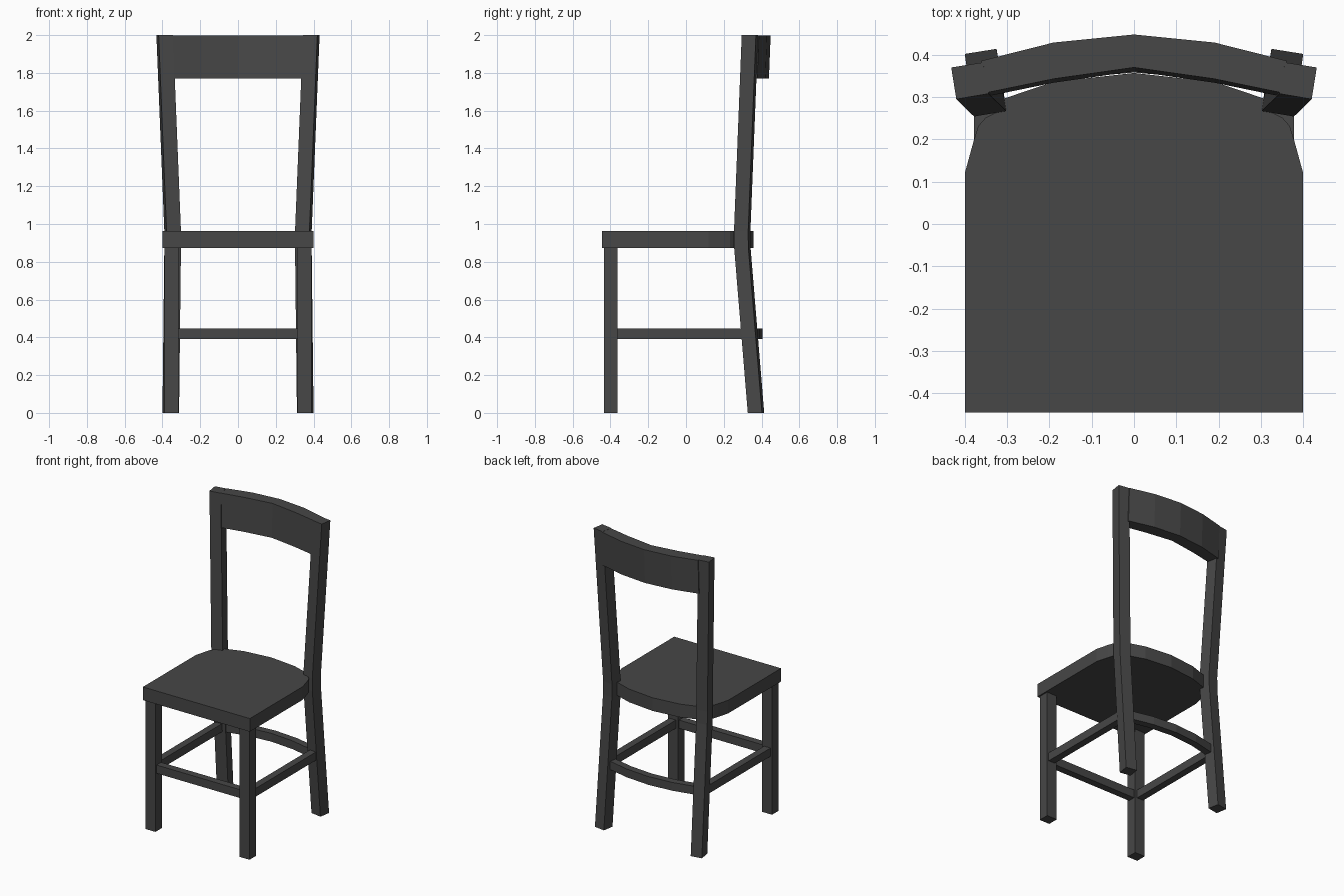
import bpy, bmesh

if "Cube" in bpy.data.objects:
    bpy.data.objects.remove(bpy.data.objects["Cube"])

mat = bpy.data.materials.new("charcoal wood")
mat.diffuse_color = (0.063, 0.063, 0.063, 1)
mat.use_nodes = True
mat.node_tree.nodes["Principled BSDF"].inputs["Base Color"].default_value = mat.diffuse_color


def loft(name, rings):
    """Closed solid through a stack of equal-length rings."""
    bm = bmesh.new()
    loops = [[bm.verts.new(p) for p in r] for r in rings]
    n = len(loops[0])
    for a, b in zip(loops, loops[1:]):
        for i in range(n):
            j = (i + 1) % n
            bm.faces.new((a[i], a[j], b[j], b[i]))
    bm.faces.new(loops[0][::-1])
    bm.faces.new(loops[-1])
    bmesh.ops.recalc_face_normals(bm, faces=bm.faces)
    me = bpy.data.meshes.new(name)
    bm.to_mesh(me)
    bm.free()
    me.materials.append(mat)
    ob = bpy.data.objects.new(name, me)
    bpy.context.collection.objects.link(ob)
    return ob


def box(name, x0, x1, y0, y1, z0, z1):
    base = [(x0, y0), (x1, y0), (x1, y1), (x0, y1)]
    return loft(name, [[(x, y, z) for x, y in base] for z in (z0, z1)])


def mirror(ob):
    ob.modifiers.new("mirror", 'MIRROR').use_mirror_merge = False


def curved_rail(name, half, z0, z1, shift):
    """Bowed rail; half lists (x, front y, back y) from the right end to the
    middle, shift moves the bottom edge along y."""
    pts = half + [(-x, f, b) for x, f, b in half[-2::-1]]
    loft(name, [[(x, f + shift, z0), (x, b + shift, z0), (x, b, z1), (x, f, z1)]
                for x, f, b in pts])


# seat with clipped rear corners and bowed back edge
right = [(0.4, -0.445), (0.4, 0.12), (0.378, 0.2), (0.368, 0.232), (0.35, 0.252),
         (0.325, 0.264), (0.312, 0.295), (0.19, 0.336)]
outline = right + [(0, 0.357)] + [(-x, y) for x, y in reversed(right)]
loft("seat", [[(x, y, z) for x, y in outline] for z in (0.873, 0.962)])

# front legs
mirror(box("front_leg", 0.314, 0.39, -0.434, -0.363, 0, 0.873))

# back legs running up into the back posts, given by outer front corner
section = [(0, 0), (0.012, 0.075), (-0.063, 0.087), (-0.076, 0.013)]
path = [(0.388, 0.327, 0), (0.378, 0.255, 0.873), (0.378, 0.254, 0.962), (0.42, 0.295, 2.0)]
mirror(loft("back_leg_and_post",
            [[(x + dx, y + dy, z) for dx, dy in section] for x, y, z in path]))

# top back rail, leaning with the posts
curved_rail("top_back_rail",
            [(0.36, 0.308, 0.386), (0.19, 0.343, 0.429), (0, 0.37, 0.448)],
            1.77, 1.999, -0.009)

# stretchers
box("front_stretcher", -0.32, 0.32, -0.422, -0.374, 0.392, 0.448)
mirror(box("side_stretcher", 0.33, 0.378, -0.37, 0.31, 0.392, 0.448))
curved_rail("back_stretcher",
            [(0.325, 0.308, 0.356), (0.17, 0.343, 0.391), (0, 0.358, 0.405)],
            0.392, 0.448, 0)
